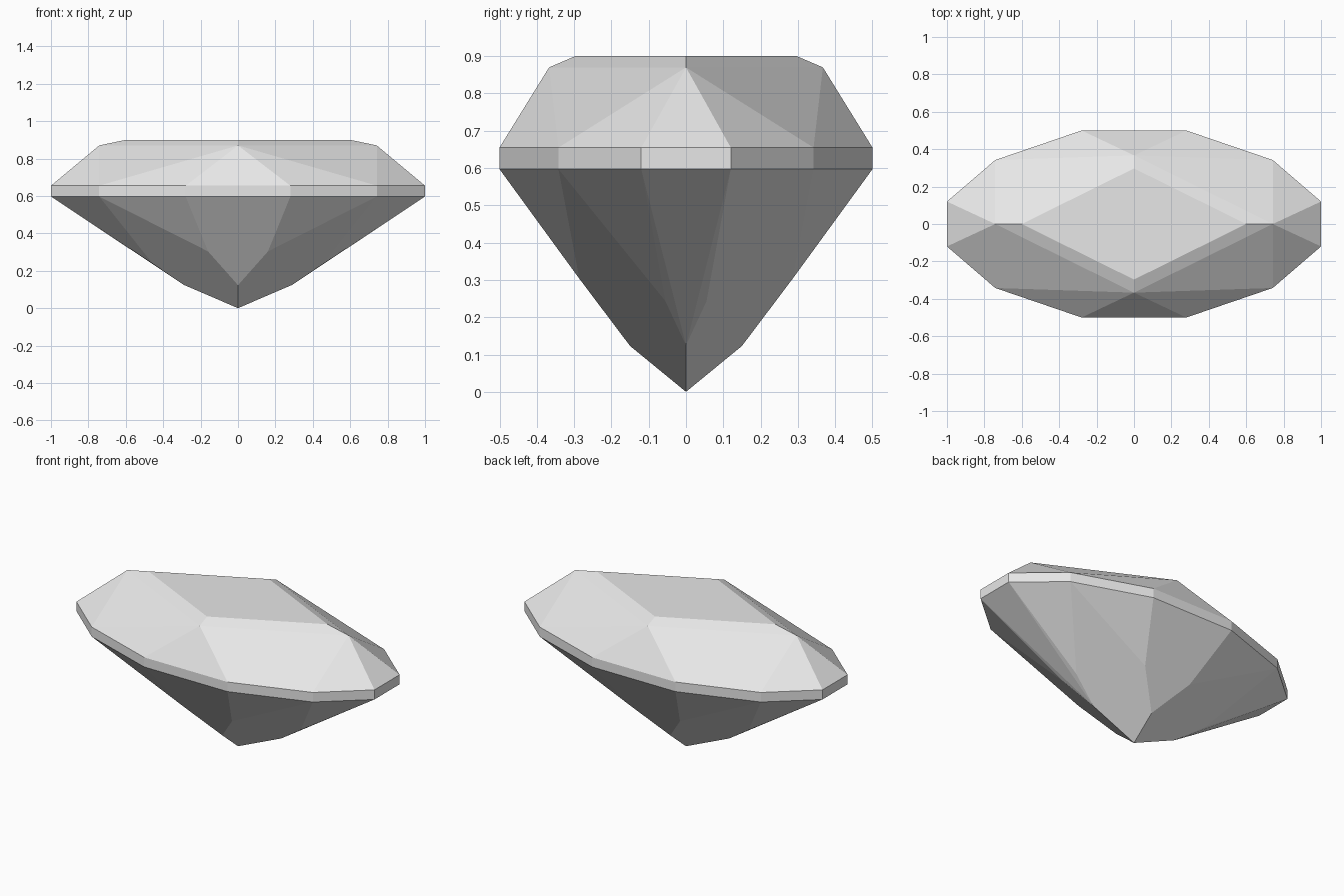
import bpy
import bmesh
import math

cube = bpy.data.objects.get("Cube")
if cube:
    bpy.data.objects.remove(cube, do_unlink=True)

GIRDLE_LOW, GIRDLE_HIGH = 0.597, 0.655

# One quarter of the twelve-sided girdle outline
outline = [(0.28, 0.5), (0.742, 0.342), (1.0, 0.12)]

# Corners of one quarter of the stone
corners = [(x, y, z) for x, y in outline for z in (GIRDLE_LOW, GIRDLE_HIGH)]
corners += [(0.6, 0, 0.9), (0, 0.297, 0.9)]           # table
corners += [(0.742, 0, 0.87), (0, 0.367, 0.87)]       # crown shoulder


def pavilion_point(x, y):
    """Point on the main lower facet, which slopes evenly up from the tip."""
    return (x, y, 0.43 * x + 0.82 * y)


corners += [pavilion_point(*p) for p in
            [(0, 0), (0.29, 0), (0, 0.15), (0.16, 0.286), (0.46, 0.055)]]

# Mirror the corners into all four quarters and wrap them in flat facets
all_corners = {(x * sx, y * sy, z)
               for x, y, z in corners for sx in (1, -1) for sy in (1, -1)}
bm = bmesh.new()
for co in sorted(all_corners):
    bm.verts.new(co)
bmesh.ops.remove_doubles(bm, verts=bm.verts, dist=0.001)
bmesh.ops.convex_hull(bm, input=bm.verts)
bmesh.ops.dissolve_limit(bm, angle_limit=math.radians(2),
                         verts=bm.verts, edges=bm.edges)
bmesh.ops.recalc_face_normals(bm, faces=bm.faces)

mesh = bpy.data.meshes.new("cut_gem")
bm.to_mesh(mesh)
bm.free()
gem = bpy.data.objects.new("cut_gem", mesh)
bpy.context.collection.objects.link(gem)

# Plain pale grey
grey = bpy.data.materials.new("pale_grey")
grey.use_nodes = True
colour = (0.8, 0.8, 0.8, 1)
grey.diffuse_color = colour
grey.node_tree.nodes["Principled BSDF"].inputs["Base Color"].default_value = colour
mesh.materials.append(grey)
